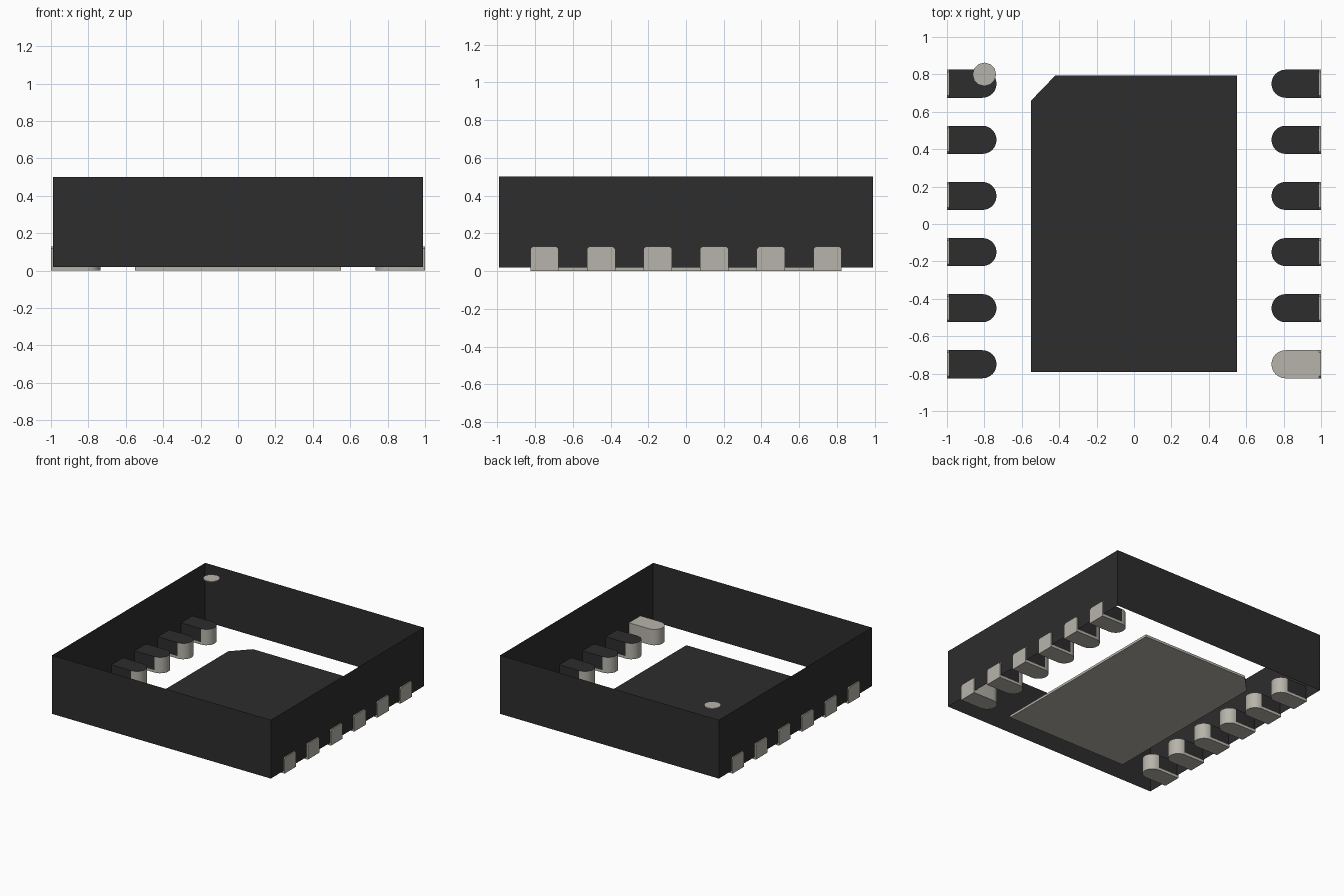
import bpy, bmesh
from math import sin, cos, pi, radians

cube = bpy.data.objects.get("Cube")
if cube:
    bpy.data.objects.remove(cube, do_unlink=True)


def make_material(name, colour):
    mat = bpy.data.materials.new(name)
    mat.use_nodes = True
    mat.diffuse_color = colour
    mat.node_tree.nodes["Principled BSDF"].inputs["Base Color"].default_value = colour
    return mat


DARK = make_material("black plastic", (0.026, 0.026, 0.026, 1))
METAL = make_material("tinned metal", (0.47, 0.455, 0.40, 1))


def finish(name, bm, is_dark):
    """Turn a bmesh into an object, painting faces dark where the rule says so."""
    bmesh.ops.recalc_face_normals(bm, faces=bm.faces)
    for face in bm.faces:
        face.material_index = 1 if is_dark(face) else 0
        face.smooth = True
    mesh = bpy.data.meshes.new(name)
    bm.to_mesh(mesh)
    bm.free()
    mesh.materials.append(METAL)
    mesh.materials.append(DARK)
    mesh.set_sharp_from_angle(angle=radians(35))
    obj = bpy.data.objects.new(name, mesh)
    bpy.context.collection.objects.link(obj)
    return obj


def prism(name, outline, levels, is_dark=lambda f: False, caps=True):
    """Stack a flat outline through the given heights."""
    bm = bmesh.new()
    rings = [[bm.verts.new((x, y, z)) for x, y in outline] for z in levels]
    n = len(outline)
    for low, high in zip(rings, rings[1:]):
        for i in range(n):
            j = (i + 1) % n
            bm.faces.new((low[i], low[j], high[j], high[i]))
    if caps:
        bm.faces.new(rings[0])
        bm.faces.new(rings[-1])
    return finish(name, bm, is_dark)


BODY, BASE, TOP = 0.99, 0.02, 0.50
PAD_TOP, HALF, TIP = 0.13, 0.075, 0.735

# Housing: four thin walls, open above and below
prism("housing_walls", [(-BODY, -BODY), (BODY, -BODY), (BODY, BODY), (-BODY, BODY)],
      (BASE, TOP), lambda f: True, caps=False)

# Central thermal pad with one clipped corner and a dark upper face
prism("thermal_pad", [(-0.55, -0.79), (0.55, -0.79), (0.55, 0.795),
                      (-0.42, 0.795), (-0.55, 0.66)],
      (0, BASE), lambda f: f.normal.z > 0.5)

# Marker disc level with the housing rim
prism("marker_disc", [(-0.8 + 0.063 * cos(a * pi / 6), 0.8 + 0.063 * sin(a * pi / 6))
                      for a in range(12)], (TOP - 0.008, TOP))


def pocket_rule(f):
    """Upper face and straight flanks are lined with plastic."""
    above = f.calc_center_median().z > BASE
    return above and (f.normal.z > 0.5 or abs(f.normal.y) > 0.995)


def contact(name, side, y, rule):
    # Rounded inner end
    arc = [(TIP + HALF - HALF * sin(a * pi / 12), y + HALF * cos(a * pi / 12))
           for a in range(13)]
    outline = [(BODY, y + HALF)] + arc + [(BODY, y - HALF)]
    prism(name, [(side * x, py) for x, py in outline], (0, BASE, PAD_TOP), rule)
    # Exposed outer plate with clipped upper corners
    c = 0.012
    profile = [(-HALF, 0), (HALF, 0), (HALF, PAD_TOP - c), (HALF - c, PAD_TOP),
               (c - HALF, PAD_TOP), (-HALF, PAD_TOP - c)]
    bm = bmesh.new()
    inner = bm.faces.new([bm.verts.new((side * BODY, y + dy, z)) for dy, z in profile])
    out = bmesh.ops.extrude_face_region(bm, geom=[inner], use_keep_orig=True)
    moved = [v for v in out["geom"] if isinstance(v, bmesh.types.BMVert)]
    bmesh.ops.translate(bm, vec=(side * (1 - BODY), 0, 0), verts=moved)
    finish(name + "_plate", bm, lambda f: False)


# Six contacts along each side
for side, label in ((1, "left"), (-1, "right")):
    for i in range(6):
        bare = side == 1 and i == 0
        contact(f"{label}_contact_{i + 1}", side, -0.75 + 0.3 * i,
                (lambda f: False) if bare else pocket_rule)
